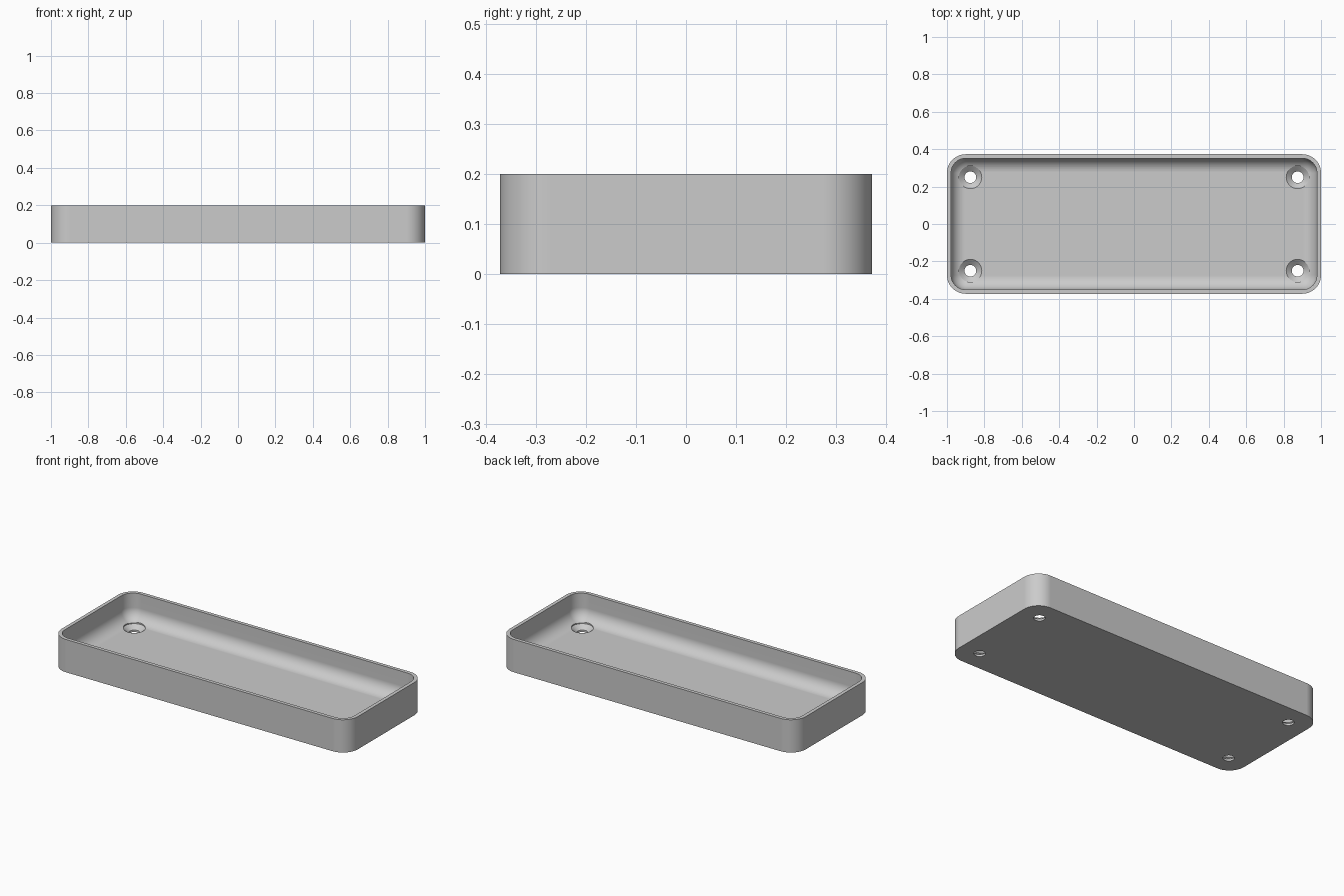
import bpy
import bmesh
from math import cos, sin, pi

cube = bpy.data.objects.get("Cube")
if cube:
    bpy.data.objects.remove(cube, do_unlink=True)

HALF_X, HALF_Y, HEIGHT = 1.0, 0.373, 0.2
CORNER, WALL, FLOOR, FILLET = 0.1, 0.022, 0.037, 0.075
HOLE_X, HOLE_Y, HOLE_R, SINK_R, SINK_Z = 0.875, 0.25, 0.031, 0.061, 0.012
STEPS = 12

grey = bpy.data.materials.new("light_grey")
grey.use_nodes = True
colour = (0.6, 0.6, 0.6, 1)
grey.diffuse_color = colour
grey.node_tree.nodes["Principled BSDF"].inputs["Base Color"].default_value = colour


def rounded_ring(bm, inset, z):
    """Rounded rectangle of vertices, moved inwards by inset."""
    r = CORNER - inset
    ring = []
    for q, (sx, sy) in enumerate([(1, 1), (-1, 1), (-1, -1), (1, -1)]):
        for i in range(STEPS + 1):
            a = (q + i / STEPS) * pi / 2
            ring.append(bm.verts.new((sx * (HALF_X - CORNER) + r * cos(a),
                                      sy * (HALF_Y - CORNER) + r * sin(a), z)))
    return ring


def circle_ring(bm, x, y, r, z, n=48):
    return [bm.verts.new((x + r * cos(2 * pi * i / n), y + r * sin(2 * pi * i / n), z))
            for i in range(n)]


def skin(bm, rings):
    """Close a stack of rings into a solid."""
    for a, b in zip(rings, rings[1:]):
        for i in range(len(a)):
            j = (i + 1) % len(a)
            bm.faces.new((a[i], a[j], b[j], b[i]))
    bm.faces.new(rings[0][::-1])
    bm.faces.new(rings[-1])
    bmesh.ops.recalc_face_normals(bm, faces=bm.faces)


def finish(bm, name):
    mesh = bpy.data.meshes.new(name)
    bm.to_mesh(mesh)
    bm.free()
    mesh.materials.append(grey)
    obj = bpy.data.objects.new(name, mesh)
    bpy.context.collection.objects.link(obj)
    return obj


# Tray: outer wall, rim, inner wall, rounded inside edge and floor
bm = bmesh.new()
rings = [rounded_ring(bm, 0, 0), rounded_ring(bm, 0, HEIGHT), rounded_ring(bm, WALL, HEIGHT)]
for k in range(STEPS + 1):
    t = k / STEPS * pi / 2
    rings.append(rounded_ring(bm, WALL + FILLET * (1 - cos(t)), FLOOR + FILLET * (1 - sin(t))))
skin(bm, rings)
tray = finish(bm, "tray")

# Countersunk screw holes, cut near the four corners
bm = bmesh.new()
for sx in (-1, 1):
    for sy in (-1, 1):
        skin(bm, [circle_ring(bm, sx * HOLE_X, sy * HOLE_Y, r, z) for r, z in
                  ((HOLE_R, -0.05), (HOLE_R, SINK_Z), (SINK_R, FLOOR), (SINK_R, 0.12))])
cutter = finish(bm, "screw_hole_cutter")
cutter.hide_render = True

cut = tray.modifiers.new("screw_holes", 'BOOLEAN')
cut.operation = 'DIFFERENCE'
cut.solver = 'EXACT'
cut.object = cutter
bpy.ops.object.select_all(action='DESELECT')
tray.select_set(True)
bpy.context.view_layer.objects.active = tray
bpy.ops.object.modifier_apply(modifier=cut.name)
bpy.data.objects.remove(cutter, do_unlink=True)

# Smooth corners and fillet, crisp edges
bpy.ops.object.shade_smooth_by_angle(angle=pi / 6)
weighted = tray.modifiers.new("weighted_normals", 'WEIGHTED_NORMAL')
weighted.keep_sharp = True
